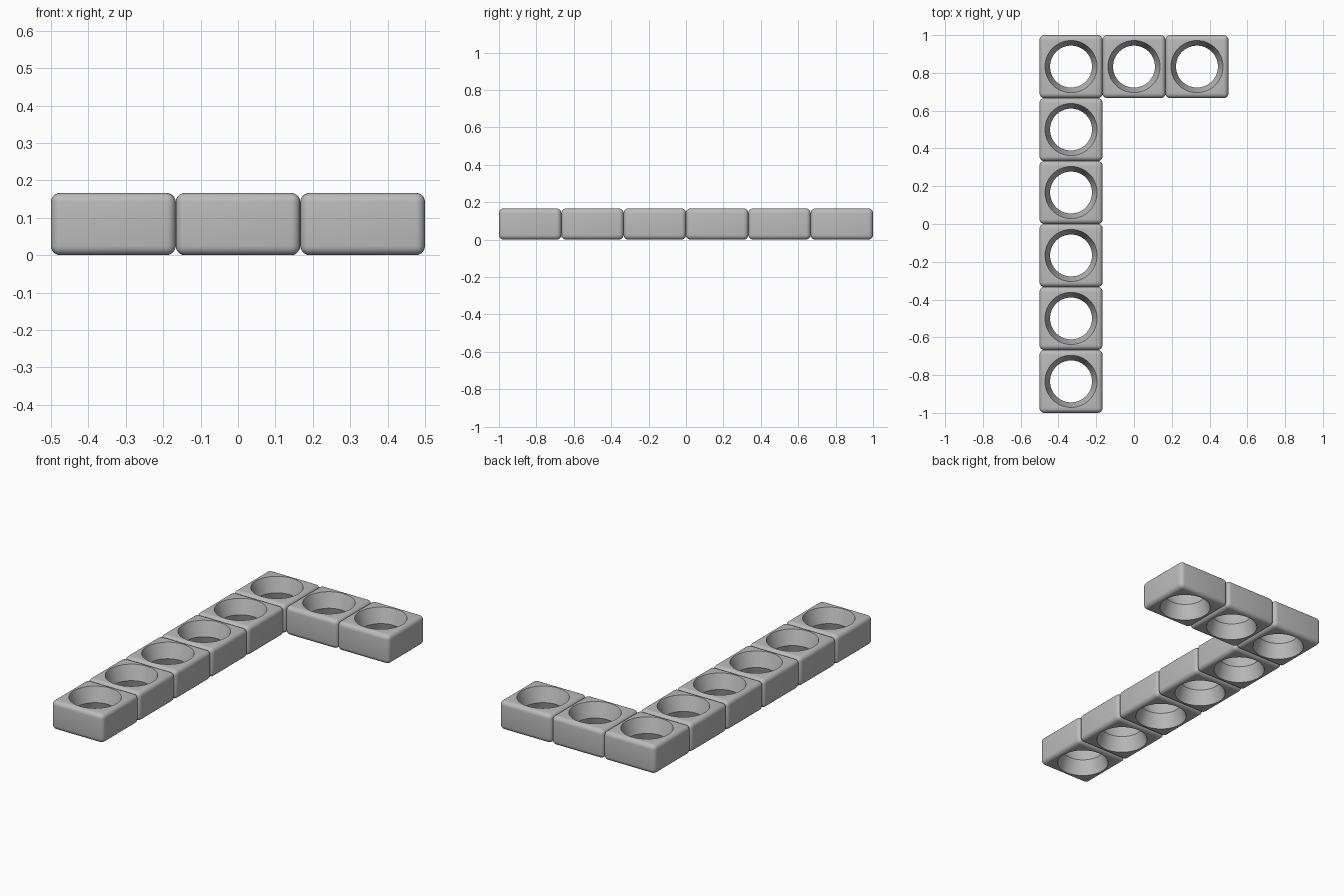
import bpy
import bmesh
from mathutils import Matrix

if "Cube" in bpy.data.objects:
    bpy.data.objects.remove(bpy.data.objects["Cube"], do_unlink=True)

CELL = 1 / 3
HEIGHT = CELL / 2
ROUNDING = 0.025
RIM, WAIST = 0.138, 0.111

grey = bpy.data.materials.new("Grey")
grey.use_nodes = True
grey.diffuse_color = (0.5, 0.5, 0.5, 1)
grey.node_tree.nodes["Principled BSDF"].inputs["Base Color"].default_value = (0.5, 0.5, 0.5, 1)


def new_object(name, bm):
    mesh = bpy.data.meshes.new(name)
    bm.to_mesh(mesh)
    bm.free()
    mesh.materials.append(grey)
    obj = bpy.data.objects.new(name, mesh)
    bpy.context.collection.objects.link(obj)
    return obj


# Hourglass cutter: two cones flaring out from a narrow waist
bm = bmesh.new()
rings = []
slope = (RIM - WAIST) / (HEIGHT / 2)
extra = 0.02
for z, radius in ((-extra, RIM + slope * extra), (HEIGHT / 2, WAIST),
                  (HEIGHT + extra, RIM + slope * extra)):
    rings.append(bmesh.ops.create_circle(
        bm, segments=64, radius=radius, matrix=Matrix.Translation((0, 0, z)))["verts"])
for low, high in zip(rings, rings[1:]):
    for i in range(len(low)):
        j = (i + 1) % len(low)
        bm.faces.new((low[i], low[j], high[j], high[i]))
bm.faces.new(rings[0])
bm.faces.new(rings[-1])
bmesh.ops.recalc_face_normals(bm, faces=bm.faces)
cutter = new_object("hole_cutter", bm)
cutter.hide_render = True

# One rounded block with a hole through it
bm = bmesh.new()
bmesh.ops.create_cube(bm, size=1, matrix=Matrix.Translation((0, 0, HEIGHT / 2))
                      @ Matrix.Diagonal((CELL, CELL, HEIGHT, 1)))
bmesh.ops.bevel(bm, geom=bm.edges[:], offset=ROUNDING, segments=5,
                profile=0.5, affect="EDGES")
block = new_object("block_1", bm)
cut = block.modifiers.new("hole", "BOOLEAN")
cut.operation = "DIFFERENCE"
cut.solver = "EXACT"
cut.object = cutter
bpy.context.view_layer.objects.active = block
block.select_set(True)
bpy.ops.object.modifier_apply(modifier="hole")
bpy.data.objects.remove(cutter, do_unlink=True)
bpy.ops.object.shade_smooth_by_angle(angle=0.4)

# L-shaped layout: a long arm along the side and a short arm along the back
cells = [(0, row) for row in range(6)] + [(1, 5), (2, 5)]
for number, (column, row) in enumerate(cells, 1):
    obj = block
    if number > 1:
        obj = block.copy()
        obj.name = f"block_{number}"
        bpy.context.collection.objects.link(obj)
    obj.location = ((column - 1) * CELL, (row - 2.5) * CELL, 0)
